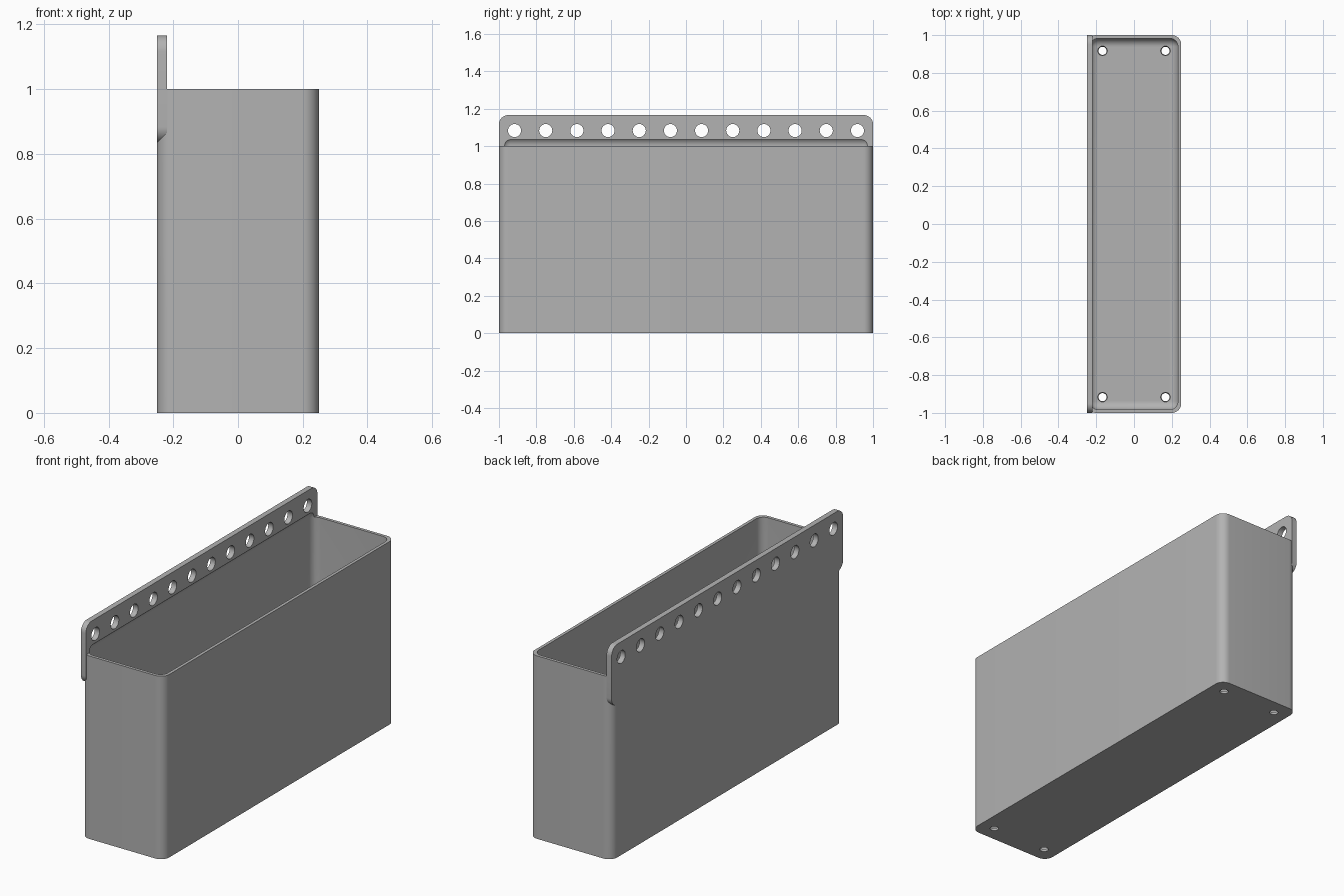
import bpy
import bmesh
import math
from mathutils import Matrix, Vector

cube = bpy.data.objects.get("Cube")
if cube:
    bpy.data.objects.remove(cube, do_unlink=True)

LENGTH, WIDTH, HEIGHT = 2.0, 0.5, 1.0
CORNER, WALL = 0.05, 0.017
PLATE_THICK, PLATE_RISE = 0.03, 0.166
HOLES = 12
PITCH = LENGTH / HOLES

grey = bpy.data.materials.new("plain grey")
grey.use_nodes = True
grey.diffuse_color = (0.45, 0.45, 0.45, 1)
grey.node_tree.nodes["Principled BSDF"].inputs["Base Color"].default_value = (0.45, 0.45, 0.45, 1)


def make_object(name, bm):
    bmesh.ops.recalc_face_normals(bm, faces=bm.faces)
    mesh = bpy.data.meshes.new(name)
    bm.to_mesh(mesh)
    bm.free()
    mesh.materials.append(grey)
    obj = bpy.data.objects.new(name, mesh)
    bpy.context.collection.objects.link(obj)
    return obj


def rounded_box(name, low, high, radius, axis=None):
    """Box between two corners; rounds edges along one axis, or all edges."""
    low, high = Vector(low), Vector(high)
    bm = bmesh.new()
    bmesh.ops.create_cube(bm, size=1)
    bmesh.ops.scale(bm, vec=high - low, verts=bm.verts)
    bmesh.ops.translate(bm, vec=(low + high) / 2, verts=bm.verts)
    edges = [e for e in bm.edges if axis is None
             or abs((e.verts[0].co - e.verts[1].co).normalized()[axis]) > 0.9]
    bmesh.ops.bevel(bm, geom=edges, offset=radius, offset_type='OFFSET',
                    segments=10, profile=0.5, affect='EDGES')
    return make_object(name, bm)


def drills(name, places, r_low, r_high, depth, turn=Matrix()):
    """Several round cutters in one object."""
    bm = bmesh.new()
    for place in places:
        bmesh.ops.create_cone(bm, cap_ends=True, segments=32, radius1=r_low,
                              radius2=r_high, depth=depth,
                              matrix=Matrix.Translation(place) @ turn)
    return make_object(name, bm)


def combine(obj, tool, operation):
    mod = obj.modifiers.new(tool.name, 'BOOLEAN')
    mod.operation = operation
    mod.solver = 'EXACT'
    mod.object = tool
    tool.hide_render = True


# Outer shell with rounded upright corners
x, y = WIDTH / 2, LENGTH / 2
bin_body = rounded_box("hanging_bin", (-x, -y, 0), (x, y, HEIGHT), CORNER, axis=2)

# Flat mounting plate with rounded corners, centred on the rim
plate = rounded_box("mounting_plate", (-x, -y, HEIGHT - PLATE_RISE),
                    (-x + PLATE_THICK, y, HEIGHT + PLATE_RISE), CORNER, axis=0)

# Cavity, rounded on every edge, reaching a little way up the plate
cavity = rounded_box("cavity_cutter", (-x + WALL, -y + WALL, WALL),
                     (x - WALL, y - WALL, HEIGHT + 0.048), 0.045)

# Row of holes in the plate
plate_holes = drills("plate_hole_cutter",
                     [(-x, (i + 0.5) * PITCH - y, HEIGHT + PLATE_RISE / 2) for i in range(HOLES)],
                     0.035, 0.035, 0.2, Matrix.Rotation(math.pi / 2, 4, 'Y'))

# Drain holes in the floor
drain_holes = drills("drain_hole_cutter",
                     [(sx * PITCH, sy * (y - PITCH / 2), WALL / 2) for sx in (-1, 1) for sy in (-1, 1)],
                     0.02, 0.027, 0.03)

combine(bin_body, plate, 'UNION')
for tool in (cavity, plate_holes, drain_holes):
    combine(bin_body, tool, 'DIFFERENCE')

# Bake the cuts and drop the helpers
depsgraph = bpy.context.evaluated_depsgraph_get()
depsgraph.update()
final = bpy.data.meshes.new_from_object(bin_body.evaluated_get(depsgraph))
bin_body.modifiers.clear()
bin_body.data = final
for tool in (plate, cavity, plate_holes, drain_holes):
    bpy.data.objects.remove(tool, do_unlink=True)

bpy.ops.object.select_all(action='DESELECT')
bin_body.select_set(True)
bpy.context.view_layer.objects.active = bin_body
bpy.ops.object.shade_smooth_by_angle(angle=math.radians(30))
